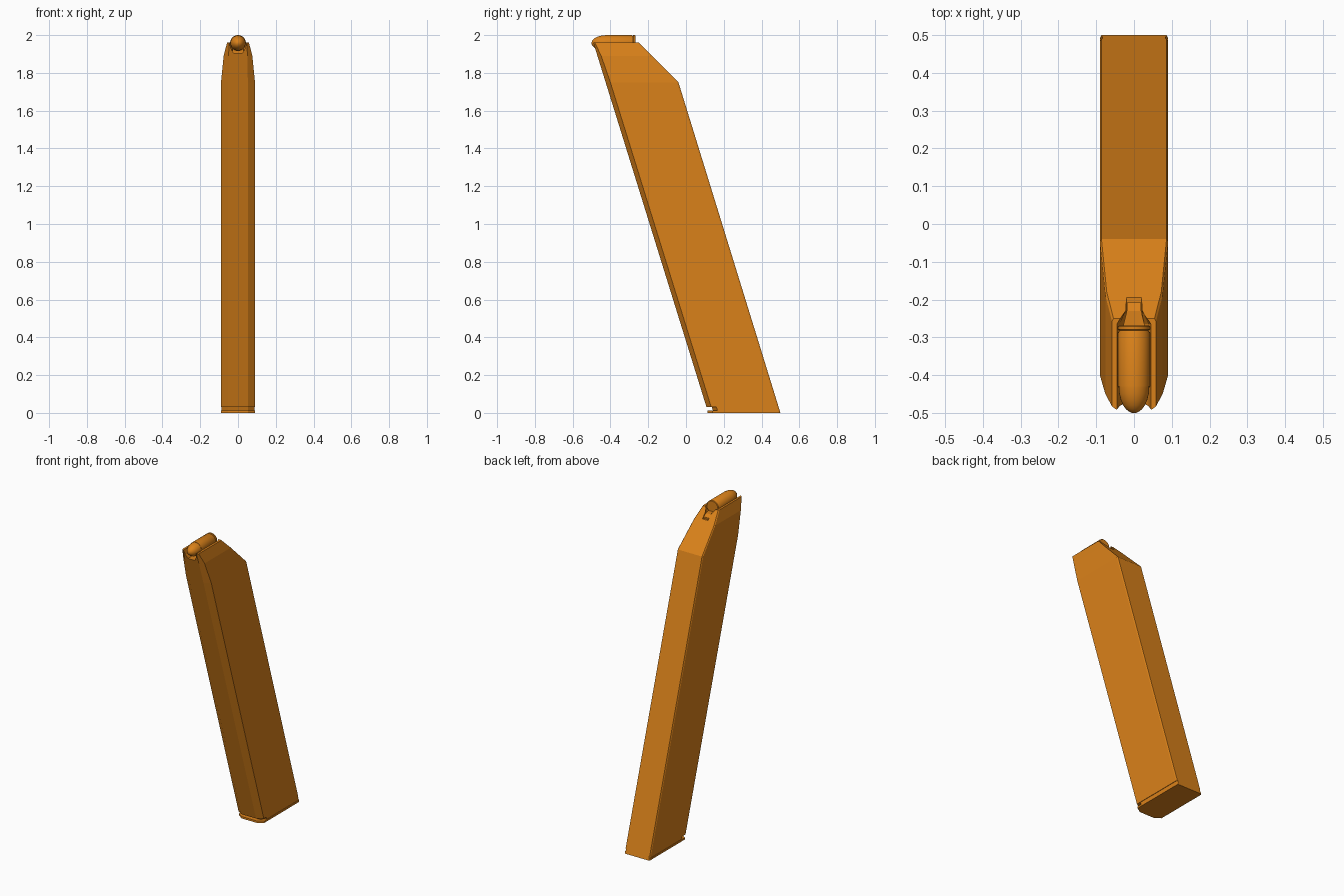
import bpy, bmesh, math

if "Cube" in bpy.data.objects:
    bpy.data.objects.remove(bpy.data.objects["Cube"])

mat = bpy.data.materials.new("orange")
mat.diffuse_color = (0.70, 0.22, 0.01, 1)
mat.use_nodes = True
mat.node_tree.nodes["Principled BSDF"].inputs["Base Color"].default_value = mat.diffuse_color


def finish(name, bm, material=True):
    bmesh.ops.recalc_face_normals(bm, faces=bm.faces[:])
    me = bpy.data.meshes.new(name)
    bm.to_mesh(me)
    bm.free()
    ob = bpy.data.objects.new(name, me)
    bpy.context.collection.objects.link(ob)
    if material:
        me.materials.append(mat)
    return ob


def loft(name, rings, material=True):
    """Skin closed rings of equal length and cap both ends."""
    bm = bmesh.new()
    vs = [[bm.verts.new(p) for p in r] for r in rings]
    n = len(vs[0])
    for a, b in zip(vs, vs[1:]):
        for i in range(n):
            j = (i + 1) % n
            bm.faces.new((a[i], a[j], b[j], b[i]))
    bm.faces.new(vs[0])
    bm.faces.new(vs[-1])
    return finish(name, bm, material)


def front(z):
    return 0.118 - 0.3105 * z


def back(z):
    return 0.5 - 0.3086 * z if z <= 1.75 else -0.04 - (z - 1.75)


def section(z, w=0.09, fx=0.052, c=0.025, inset=0.0):
    """Chamfered-front cross-section, mirrored about x = 0."""
    yf, yb = front(z) + inset, back(z)
    half = [(fx, yf), (w, yf + c), (w, yb - 0.008), (w - 0.004, yb)]
    return [(x, y, z) for x, y in half] + [(-x, y, z) for x, y in reversed(half)]


# Slanted shell with tapered top
body = loft("magazine_body", [section(0.03), section(1.75),
                              section(1.89, 0.076, 0.05, 0.02),
                              section(1.96, 0.058, 0.047, 0.008)])

# Feed opening, cut through front and sloped back
def opening(z, w, tail):
    half = [(w, -0.6), (w, -0.265), (tail, -0.228), (tail, -0.15)]
    return [(x, y, z) for x, y in half] + [(-x, y, z) for x, y in reversed(half)]

cutter = loft("opening_cutter", [opening(1.905, 0.024, 0.02), opening(1.93, 0.038, 0.021),
                                 opening(1.965, 0.046, 0.022), opening(2.05, 0.046, 0.022)], False)
cutter.hide_render = True
cutter.hide_viewport = True
cut = body.modifiers.new("opening", 'BOOLEAN')
cut.object = cutter
cut.operation = 'DIFFERENCE'
cut.solver = 'EXACT'

# Groove and floor plate
loft("base_groove", [section(0.012, 0.087, inset=0.028), section(0.032, 0.087, inset=0.028)])
loft("base_plate", [section(0.0, inset=-0.004), section(0.012)])


# Follower tab behind the cartridge
def tab(y, w, z0, z1):
    return [(-w, y, z0), (w, y, z0), (w, y, z1), (-w, y, z1)]

loft("follower", [tab(-0.275, 0.03, 1.90, 1.93), tab(-0.23, 0.019, 1.90, 1.93),
                  tab(-0.207, 0.019, 1.885, 1.915)])


# Cartridge parts, turned around the y axis
def lathe(name, profile, zc=1.958, n=32):
    rings = [[(r * math.cos(2 * math.pi * i / n), y, zc + r * math.sin(2 * math.pi * i / n))
              for i in range(n)] for y, r in profile]
    ob = loft(name, rings)
    bpy.context.view_layer.objects.active = ob
    ob.select_set(True)
    bpy.ops.object.shade_smooth_by_angle(angle=math.radians(30))
    ob.select_set(False)

lathe("cartridge_case", [(-0.268, 0.039), (-0.271, 0.042), (-0.279, 0.042), (-0.281, 0.038),
                         (-0.288, 0.042), (-0.43, 0.042)])
lathe("bullet_tip", [(-0.428, 0.0405)] +
      [(-0.43 - 0.07 * math.sin(t), 0.0405 * math.cos(t))
       for t in [math.radians(a) for a in (0, 15, 30, 45, 58, 70, 80, 88)]])
